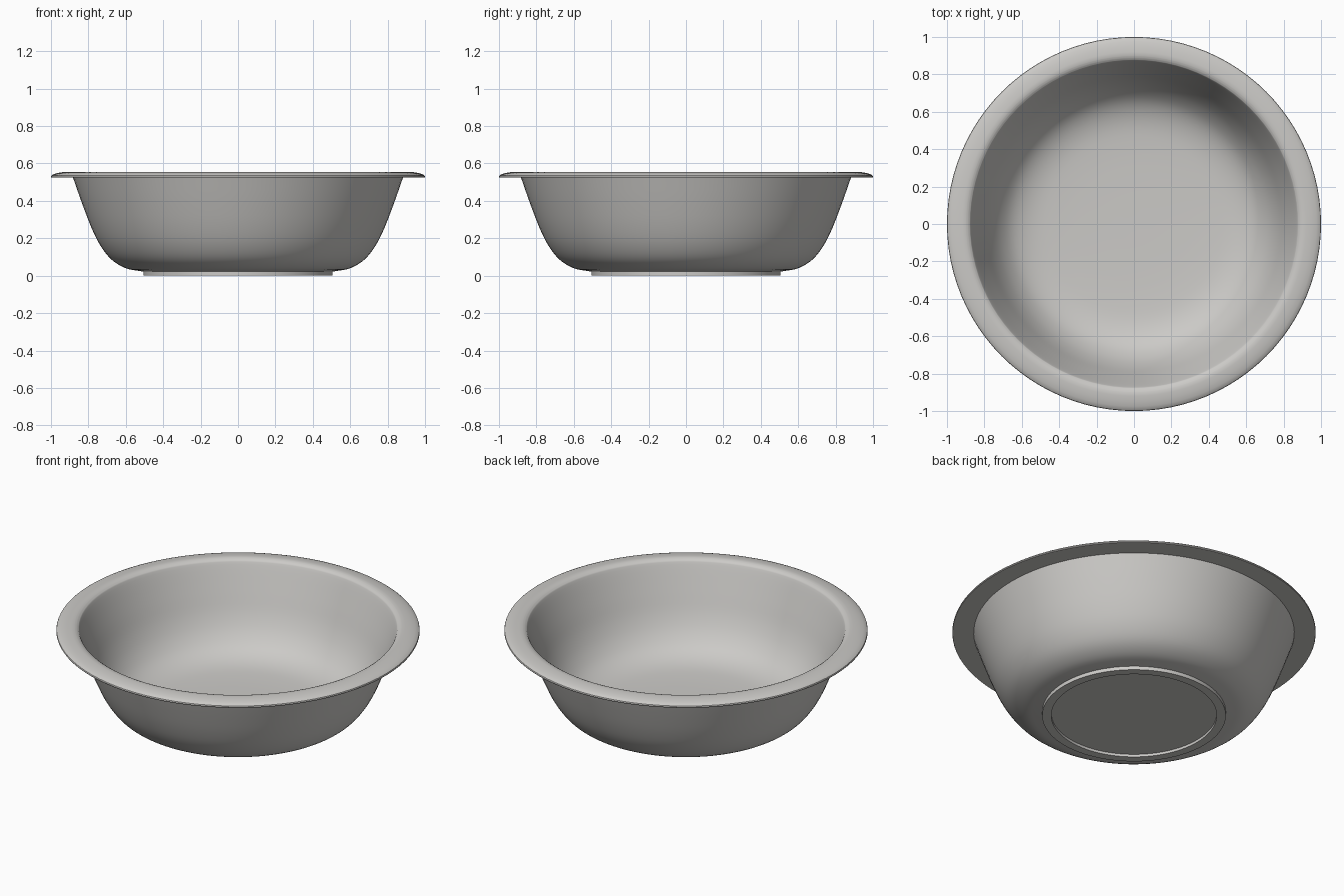
import bpy, bmesh, math
from mathutils import Vector

if "Cube" in bpy.data.objects:
    bpy.data.objects.remove(bpy.data.objects["Cube"])

SEGMENTS = 96

ceramic = bpy.data.materials.new("warm grey ceramic")
ceramic.diffuse_color = (0.60, 0.59, 0.57, 1.0)
ceramic.use_nodes = True
ceramic.node_tree.nodes["Principled BSDF"].inputs["Base Color"].default_value = ceramic.diffuse_color


def smooth_path(points, steps=4):
    """Catmull-Rom curve through (radius, height) points."""
    p = [Vector(q) for q in points]
    p = [2 * p[0] - p[1]] + p + [2 * p[-1] - p[-2]]
    out = []
    for a, b, c, d in zip(p, p[1:], p[2:], p[3:]):
        for i in range(steps):
            t = i / steps
            out.append(0.5 * (2 * b + (c - a) * t + (2 * a - 5 * b + 4 * c - d) * t * t
                              + (3 * b - a - 3 * c + d) * t ** 3))
    return out + [p[-2]]


def lathe(name, profile, material):
    """Spin a profile that starts and ends on the z axis."""
    bm = bmesh.new()
    rings = []
    for r, z in profile:
        if r < 1e-5:
            rings.append([bm.verts.new((0, 0, z))])
        else:
            rings.append([bm.verts.new((r * math.cos(k * math.tau / SEGMENTS),
                                        r * math.sin(k * math.tau / SEGMENTS), z))
                          for k in range(SEGMENTS)])
    for low, high in zip(rings, rings[1:]):
        for k in range(SEGMENTS):
            n = (k + 1) % SEGMENTS
            quad = [low[k % len(low)], low[n % len(low)],
                    high[n % len(high)], high[k % len(high)]]
            bm.faces.new(list(dict.fromkeys(quad)))
    bmesh.ops.recalc_face_normals(bm, faces=bm.faces)
    mesh = bpy.data.meshes.new(name)
    bm.to_mesh(mesh)
    bm.free()
    mesh.materials.append(material)
    obj = bpy.data.objects.new(name, mesh)
    bpy.context.collection.objects.link(obj)
    bpy.context.view_layer.objects.active = obj
    obj.select_set(True)
    bpy.ops.object.shade_smooth_by_angle(angle=math.radians(35))
    obj.select_set(False)


# Underside with raised foot ring
foot = [(0, 0.016), (0.455, 0.016), (0.455, 0.0), (0.505, 0.0), (0.505, 0.022)]
# Outer wall up to the underside of the rim
outer = smooth_path([(0.52, 0.024), (0.60, 0.04), (0.675, 0.085), (0.735, 0.16),
                     (0.785, 0.26), (0.835, 0.39), (0.882, 0.524)])
# Flared rim with a rounded outer lip
rim = [(0.998, 0.524), (1.0, 0.528), (0.998, 0.535), (0.99, 0.541),
       (0.975, 0.547), (0.95, 0.552), (0.92, 0.5555)]
# Inner wall rolling down to the basin floor
inner = smooth_path([(0.90, 0.555), (0.882, 0.547), (0.868, 0.525), (0.815, 0.39),
                     (0.765, 0.265), (0.71, 0.172), (0.64, 0.105), (0.54, 0.066),
                     (0.40, 0.052), (0.20, 0.047), (0, 0.046)])

lathe("basin", foot + [tuple(p) for p in outer] + rim + [tuple(p) for p in inner], ceramic)
